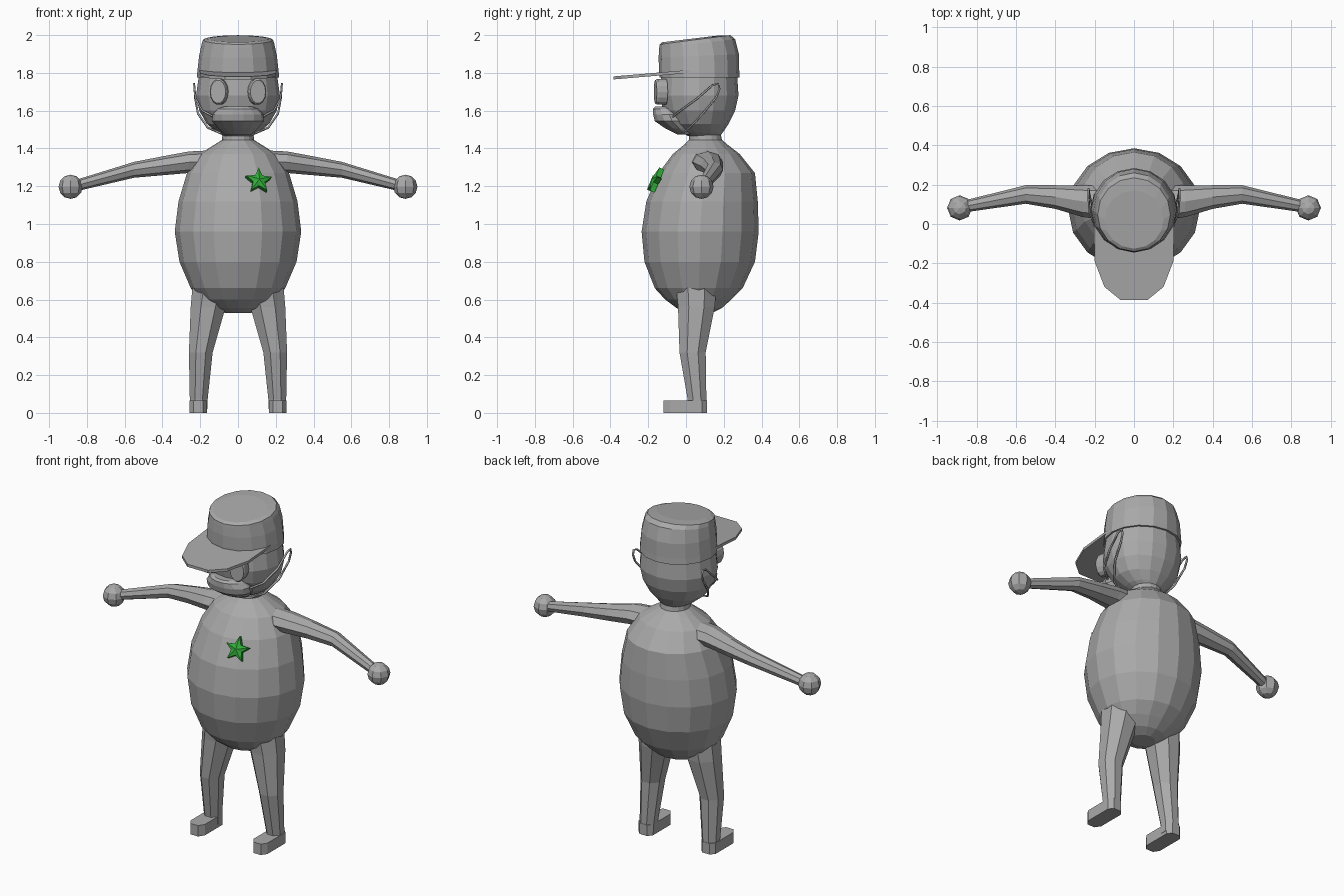
import bpy, bmesh, math
from mathutils import Vector, Matrix

if "Cube" in bpy.data.objects:
    bpy.data.objects.remove(bpy.data.objects["Cube"])


def material(name, rgb):
    m = bpy.data.materials.new(name)
    m.diffuse_color = (*rgb, 1)
    m.use_nodes = True
    m.node_tree.nodes["Principled BSDF"].inputs["Base Color"].default_value = m.diffuse_color
    return m


GREY = material("plain grey", (0.4, 0.4, 0.4))
GREEN = material("badge green", (0.03, 0.4, 0.04))


def finish(name, bm, mat=GREY):
    bmesh.ops.recalc_face_normals(bm, faces=bm.faces)
    me = bpy.data.meshes.new(name)
    bm.to_mesh(me)
    bm.free()
    me.materials.append(mat)
    ob = bpy.data.objects.new(name, me)
    bpy.context.collection.objects.link(ob)
    return ob


def loft(name, rings, mat=GREY):
    """Skin a list of equally long point rings and cap both ends."""
    bm = bmesh.new()
    vs = [[bm.verts.new(p) for p in r] for r in rings]
    n = len(vs[0])
    for a, b in zip(vs, vs[1:]):
        for i in range(n):
            j = (i + 1) % n
            bm.faces.new((a[i], a[j], b[j], b[i]))
    bm.faces.new(vs[0])
    bm.faces.new(vs[-1])
    return finish(name, bm, mat)


def ring(z, rx, y0, y1, n=16, x=0, tilt=0, turn=0):
    """Horizontal oval from y0 to y1; tilt raises z with y."""
    cy, ry = (y0 + y1) / 2, (y1 - y0) / 2
    pts = []
    for i in range(n):
        a = 2 * math.pi * (i + turn) / n
        dy = ry * math.sin(a)
        pts.append((x + rx * math.cos(a), cy + dy, z + tilt * dy))
    return pts


# torso and neck: z, half width, front y, back y
loft("torso", [ring(*r) for r in [
    (0.53, 0.07, 0.02, 0.14), (0.555, 0.14, -0.05, 0.19), (0.60, 0.205, -0.11, 0.24),
    (0.66, 0.25, -0.165, 0.30), (0.80, 0.31, -0.22, 0.365), (0.96, 0.335, -0.235, 0.385),
    (1.12, 0.315, -0.21, 0.38), (1.27, 0.27, -0.145, 0.365), (1.37, 0.205, -0.07, 0.285),
    (1.42, 0.125, -0.01, 0.22), (1.445, 0.085, 0.015, 0.19), (1.50, 0.08, 0.02, 0.18)]])

# head
loft("head", [ring(*r) for r in [
    (1.465, 0.075, 0.01, 0.18), (1.485, 0.11, -0.02, 0.195), (1.53, 0.165, -0.075, 0.225),
    (1.60, 0.205, -0.12, 0.26), (1.68, 0.222, -0.14, 0.278), (1.80, 0.205, -0.13, 0.27)]])

# cap crown with a sloping top
loft("cap_crown", [ring(*r[:4], tilt=r[4]) for r in [
    (1.775, 0.218, -0.14, 0.284, 0), (1.81, 0.215, -0.143, 0.282, 0),
    (1.89, 0.206, -0.145, 0.28, 0.04), (1.955, 0.192, -0.142, 0.26, 0.12),
    (1.975, 0.185, -0.14, 0.235, 0.13), (1.98, 0.15, -0.125, 0.17, 0.12)]])

# cap brim
half = [(0.205, 0.03), (0.20, -0.19), (0.15, -0.32), (0.07, -0.385)]
outline = half + [(-x, y) for x, y in reversed(half)]
loft("cap_brim", [[(x, y, 1.805 + 0.085 * y + dz) for x, y in outline]
                  for dz in (-0.007, 0.009)])

# face mask bulging in front of the mouth: z, half width, front y, back y
loft("face_mask", [ring(*r, n=14) for r in [
    (1.475, 0.07, -0.05, 0.06), (1.505, 0.105, -0.11, 0.04), (1.545, 0.138, -0.168, 0.02),
    (1.58, 0.135, -0.176, 0.0), (1.61, 0.105, -0.176, -0.03), (1.622, 0.075, -0.165, -0.05)]])


def mirrored(make):
    for s, side in ((1, "left"), (-1, "right")):
        make(s, side)


def eye(s, side):
    # thick oval disc with a rounded rim, turned slightly outward
    rot = Matrix.Rotation(s * 0.2, 4, 'Z')
    rings = []
    for y, k in ((0.03, 1), (-0.018, 1), (-0.028, 0.88)):
        rings.append([Vector((s * 0.10, -0.135, 1.70)) + rot @ Vector((
            0.047 * k * math.cos(t * math.pi / 7), y, 0.07 * k * math.sin(t * math.pi / 7)))
            for t in range(14)])
    loft(side + "_eye", rings)


def strap(s, side):
    # ear loop: thin tube from the mask round the ear and back
    path = [(0.115, -0.08, 1.56), (0.19, -0.03, 1.60), (0.225, 0.06, 1.665), (0.232, 0.14, 1.735),
            (0.232, 0.17, 1.742), (0.23, 0.178, 1.715), (0.228, 0.16, 1.67),
            (0.212, 0.09, 1.585), (0.16, 0.02, 1.51), (0.09, -0.02, 1.48)]
    cu = bpy.data.curves.new(side + "_ear_strap", 'CURVE')
    cu.dimensions = '3D'
    cu.bevel_depth = 0.006
    cu.bevel_resolution = 0
    sp = cu.splines.new('POLY')
    sp.points.add(len(path) - 1)
    for p, (x, y, z) in zip(sp.points, path):
        p.co = (s * x, y, z, 1)
    cu.materials.append(GREY)
    bpy.context.collection.objects.link(bpy.data.objects.new(side + "_ear_strap", cu))


def arm(s, side):
    # x, centre y, centre z, half depth, half height
    stations = [(0.14, 0.11, 1.33, 0.085, 0.06), (0.26, 0.115, 1.327, 0.08, 0.057),
                (0.40, 0.137, 1.308, 0.06, 0.05), (0.55, 0.15, 1.287, 0.047, 0.042),
                (0.87, 0.088, 1.20, 0.03, 0.03)]
    loft(side + "_arm", [[(s * x, cy + ry * math.cos(t * math.pi / 4), cz + rz * math.sin(t * math.pi / 4))
                          for t in range(8)] for x, cy, cz, ry, rz in stations])


def hand(s, side):
    bm = bmesh.new()
    bmesh.ops.create_uvsphere(bm, u_segments=8, v_segments=6, radius=0.064,
                              matrix=Matrix.Translation((s * 0.886, 0.082, 1.197)))
    finish(side + "_hand", bm)


def leg(s, side):
    # z, half width, front y, back y, centre x
    loft(side + "_leg", [ring(z, rx, y0, y1, 8, s * x, turn=0.5) for z, rx, y0, y1, x in [
        (0.02, 0.051, 0.005, 0.112, 0.208), (0.07, 0.051, 0.005, 0.112, 0.208),
        (0.32, 0.068, -0.04, 0.11, 0.197), (0.56, 0.10, -0.05, 0.16, 0.158),
        (0.66, 0.11, -0.06, 0.17, 0.14)]])


def foot(s, side):
    # flat block with a rounded toe and clipped heel
    prof = [(0.047, 0.085), (0.047, -0.085), (0.025, -0.118)]
    pts = [(0.025, 0.11)] + prof + [(-x, y) for x, y in reversed(prof)] + [(-0.025, 0.11)]
    loft(side + "_foot", [[(s * 0.21 + x, y, z) for x, y in pts] for z in (0, 0.066)])


for part in (eye, strap, arm, hand, leg, foot):
    mirrored(part)

# star badge, raised in the centre and leaning back with the chest
bm = bmesh.new()
lean = (Matrix.Translation((0.11, -0.166, 1.23)) @ Matrix.Rotation(0.2, 4, 'Z')
        @ Matrix.Rotation(-0.45, 4, 'X'))
rim = {}
for y in (-0.008, 0.02):
    rim[y] = []
    for i in range(10):
        a = math.pi / 2 + i * math.pi / 5 - 0.06
        r = 0.073 if i % 2 == 0 else 0.033
        rim[y].append(bm.verts.new(lean @ Vector((r * math.cos(a), y, r * math.sin(a)))))
front, back = rim[-0.008], rim[0.02]
tip = bm.verts.new(lean @ Vector((0, -0.02, 0)))
for i in range(10):
    j = (i + 1) % 10
    bm.faces.new((front[i], front[j], tip))
    bm.faces.new((front[i], front[j], back[j], back[i]))
bm.faces.new(back)
finish("star_badge", bm, GREEN)
